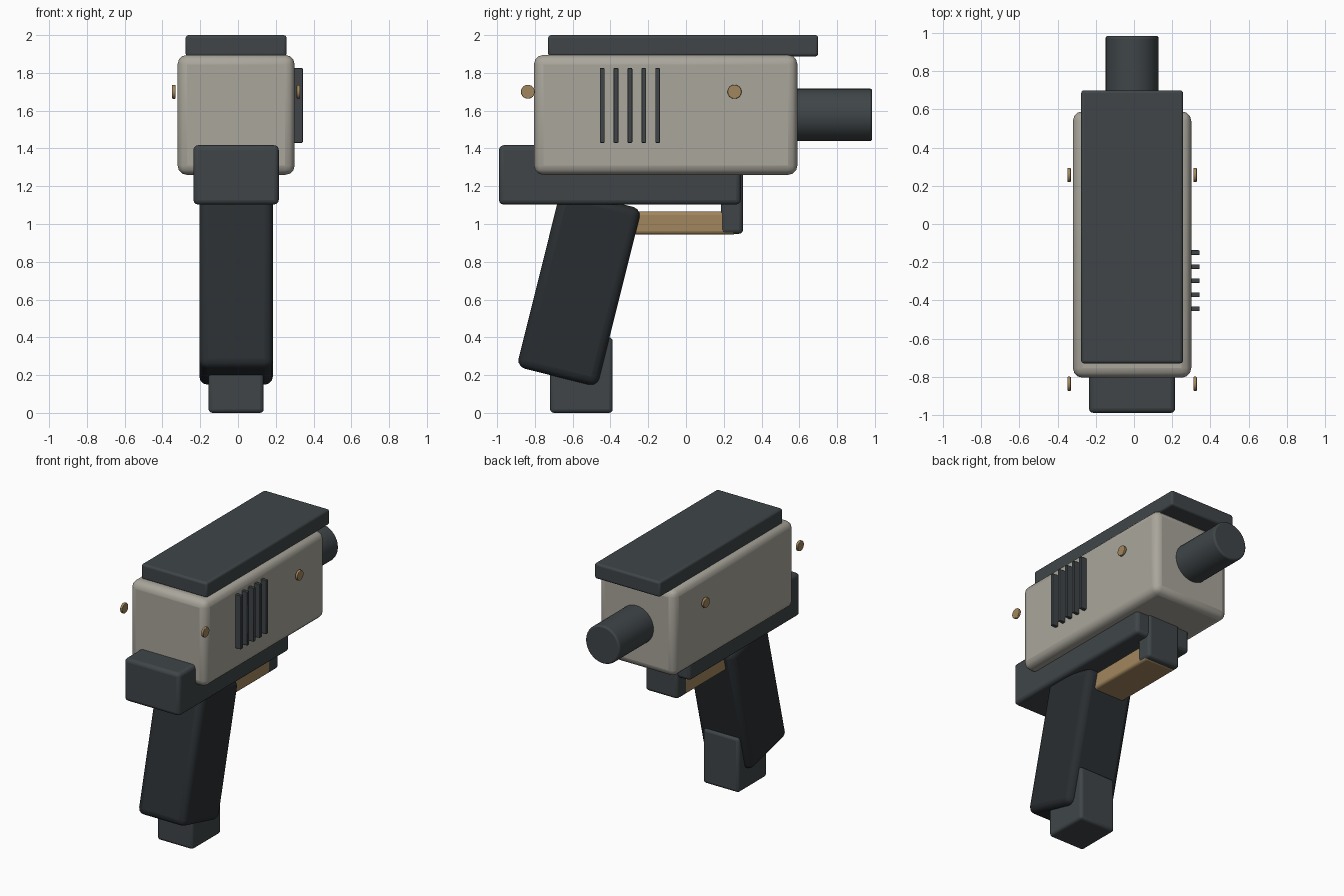
import bpy
from math import radians

if "Cube" in bpy.data.objects:
    bpy.data.objects.remove(bpy.data.objects["Cube"])

CX = -0.01  # centre line of the main parts


def material(name, rgb):
    m = bpy.data.materials.new(name)
    m.diffuse_color = (*rgb, 1)
    m.use_nodes = True
    m.node_tree.nodes["Principled BSDF"].inputs["Base Color"].default_value = m.diffuse_color
    return m


shell = material("warm_grey", (0.40, 0.38, 0.33))
dark = material("dark_steel", (0.05, 0.06, 0.065))
rubber = material("black_rubber", (0.022, 0.027, 0.031))
brass = material("brass", (0.36, 0.24, 0.11))


def finish(name, mat, bevel):
    ob = bpy.context.object
    ob.name = name
    ob.data.materials.append(mat)
    bpy.ops.object.transform_apply(location=False, rotation=True, scale=True)
    bpy.ops.object.shade_smooth_by_angle(angle=radians(35))
    if bevel:
        mod = ob.modifiers.new("bevel", "BEVEL")
        mod.width = bevel
        mod.segments = 3
        mod.limit_method = "ANGLE"
        mod.angle_limit = radians(40)
    return ob


def box(name, x, y, z, mat, bevel, tilt=0):
    spans = (x, y, z)
    bpy.ops.mesh.primitive_cube_add(size=1, location=[(a + b) / 2 for a, b in spans],
                                    rotation=(tilt, 0, 0))
    bpy.context.object.scale = [b - a for a, b in spans]
    return finish(name, mat, bevel)


def cylinder(name, radius, depth, loc, rot, mat, bevel, sides=32):
    bpy.ops.mesh.primitive_cylinder_add(vertices=sides, radius=radius, depth=depth,
                                        location=loc, rotation=rot)
    return finish(name, mat, bevel)


def mid(half):
    return (CX - half, CX + half)


# Upper body, top rail and barrel
box("body", mid(0.31), (-0.805, 0.59), (1.26, 1.895), shell, 0.05)
box("top_rail", mid(0.267), (-0.73, 0.70), (1.887, 2.0), dark, 0.015)
cylinder("barrel", 0.139, 0.435, (CX, 0.7675, 1.578), (radians(90), 0, 0), dark, 0.012)

# Lower frame, trigger guard post and trigger bar
box("lower_frame", mid(0.226), (-0.99, 0.29), (1.103, 1.417), dark, 0.025)
box("guard_post", mid(0.132), (0.185, 0.302), (0.948, 1.30), dark, 0.022)
box("trigger_bar", mid(0.127), (-0.36, 0.268), (0.944, 1.067), brass, 0.02)

# Raked grip and magazine
box("grip", mid(0.195), (-0.786, -0.346), (0.177, 1.147), rubber, 0.045, radians(-14))
box("magazine", mid(0.146), (-0.72, -0.388), (0.0, 0.40), dark, 0.02)

# Cooling ribs on the right side only
for i in range(5):
    y = -0.444 + i * 0.0735
    box(f"rib_{i + 1}", (0.285, 0.343), (y - 0.0125, y + 0.0125), (1.43, 1.825), dark, 0.004)

# Side screws
for side, x in (("left", CX - 0.33), ("right", CX + 0.33)):
    for end, y in (("rear", -0.837), ("fore", 0.257)):
        cylinder(f"screw_{side}_{end}", 0.037, 0.018, (x, y, 1.70), (0, radians(90), 0),
                 brass, 0.004, 24)
